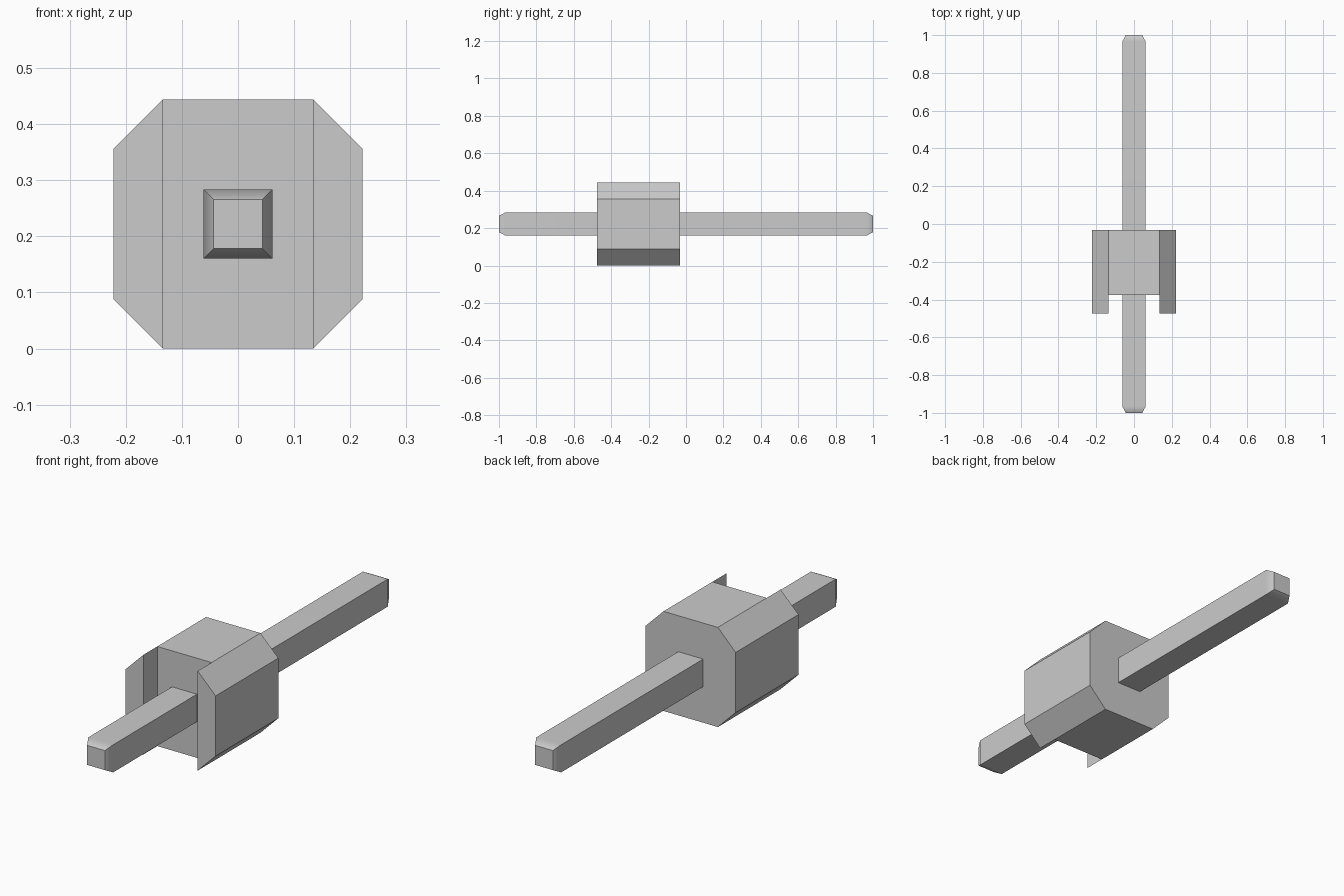
import bpy
import bmesh
from mathutils import Vector

HALF, FLAT = 0.222, 0.134                   # insulator half size, half of its flat sides
BACK, SLOT, FRONT = -0.033, -0.377, -0.475  # insulator depths along y
PIN, TIP, TAPER = 0.0615, 0.0435, 0.033     # pin half width, tip half width, tip length
MID_Z = HALF

if "Cube" in bpy.data.objects:
    bpy.data.objects.remove(bpy.data.objects["Cube"])

grey = bpy.data.materials.new("plain grey")
grey.use_nodes = True
grey.diffuse_color = (0.6, 0.6, 0.6, 1)
grey.node_tree.nodes["Principled BSDF"].inputs["Base Color"].default_value = (0.6, 0.6, 0.6, 1)


def finish(name, bm):
    bmesh.ops.recalc_face_normals(bm, faces=bm.faces)
    mesh = bpy.data.meshes.new(name)
    bm.to_mesh(mesh)
    bm.free()
    mesh.materials.append(grey)
    obj = bpy.data.objects.new(name, mesh)
    obj.location.z = MID_Z
    bpy.context.collection.objects.link(obj)
    return obj


def extrude(bm, faces, y):
    """Extrude faces to depth y and return the new end faces."""
    new = bmesh.ops.extrude_face_region(bm, geom=faces)["geom"]
    for v in new:
        if isinstance(v, bmesh.types.BMVert):
            v.co.y = y
    return [f for f in new if isinstance(f, bmesh.types.BMFace)]


# Insulator: octagonal block with a full-height slot in its front
bm = bmesh.new()
corners = [(FLAT, HALF), (HALF, FLAT), (HALF, -FLAT), (FLAT, -HALF)]
sides = [[bm.verts.new((s * x, BACK, z)) for x, z in corners] for s in (1, -1)]
right, left = sides
bm.faces.new(right)
bm.faces.new(left[::-1])
bm.faces.new((left[0], right[0], right[3], left[3]))
ends = extrude(bm, bm.faces[:], SLOT)
cheeks = [f for f in ends if abs(f.calc_center_median().x) > FLAT / 2]
extrude(bm, cheeks, FRONT)
bmesh.ops.recalc_face_normals(bm, faces=bm.faces)
bmesh.ops.dissolve_limit(bm, angle_limit=0.01, verts=bm.verts, edges=bm.edges)
finish("insulator", bm)

# Pin: long square bar with tapered ends
bm = bmesh.new()
rings = []
for y, r in ((-1, TIP), (TAPER - 1, PIN), (1 - TAPER, PIN), (1, TIP)):
    rings.append([bm.verts.new(Vector((x * r, y, z * r)))
                  for x, z in ((-1, -1), (1, -1), (1, 1), (-1, 1))])
for a, b in zip(rings, rings[1:]):
    for i in range(4):
        j = (i + 1) % 4
        bm.faces.new((a[i], a[j], b[j], b[i]))
bm.faces.new(rings[0])
bm.faces.new(rings[-1])
pin = finish("pin", bm)

# Soften only the shallow edge between the bar and its tapers
bpy.ops.object.select_all(action="DESELECT")
pin.select_set(True)
bpy.context.view_layer.objects.active = pin
bpy.ops.object.shade_smooth_by_angle(angle=0.6)
weighted = pin.modifiers.new("flat sides", "WEIGHTED_NORMAL")
weighted.keep_sharp = True
